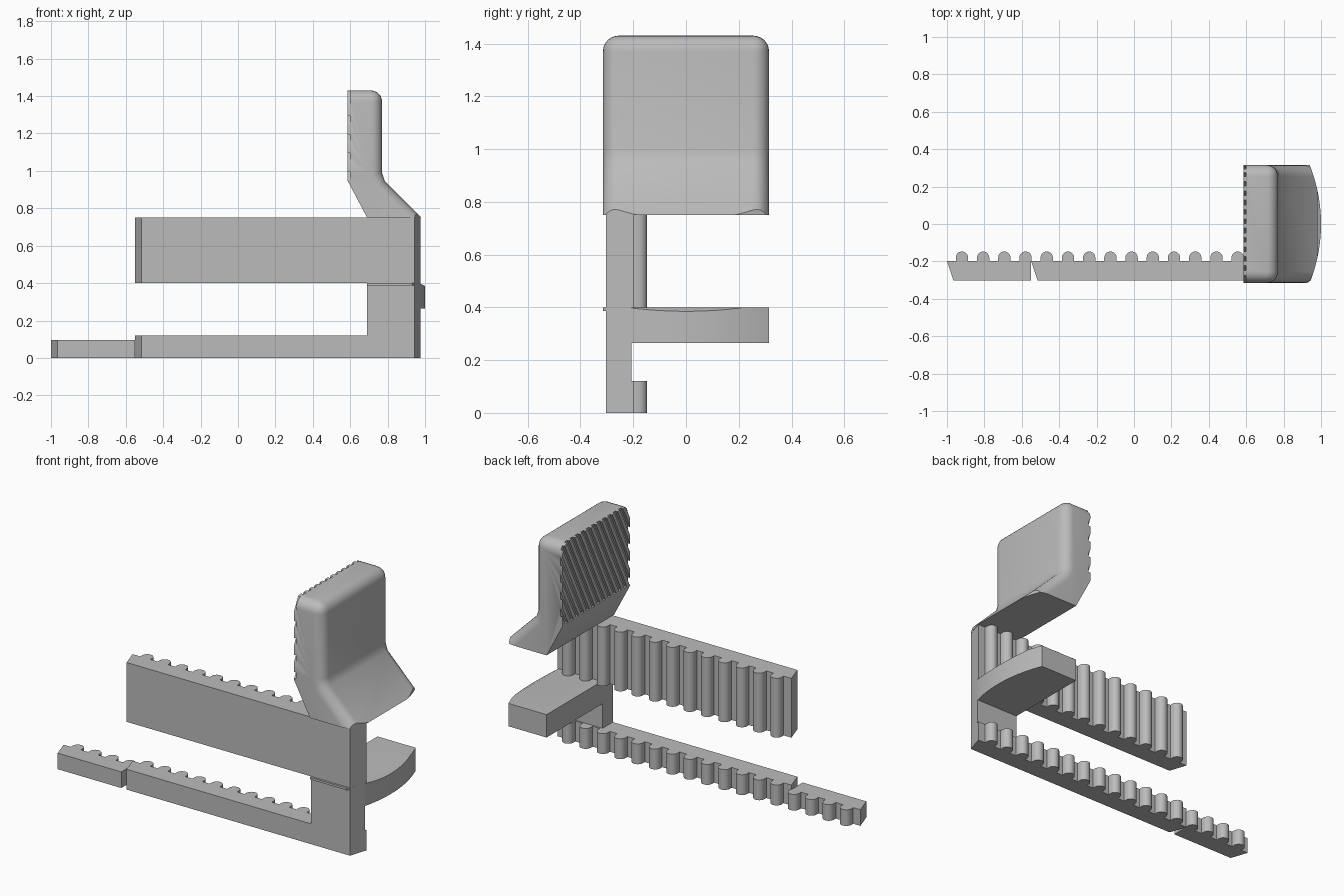
import bpy, bmesh, math
from mathutils import Matrix, Vector

if "Cube" in bpy.data.objects:
    bpy.data.objects.remove(bpy.data.objects["Cube"], do_unlink=True)

grey = bpy.data.materials.new("matte grey")
grey.use_nodes = True
grey.diffuse_color = (0.5, 0.5, 0.5, 1)
grey.node_tree.nodes["Principled BSDF"].inputs["Base Color"].default_value = (0.5, 0.5, 0.5, 1)

FRONT, BACK, HALF = -0.303, -0.198, 0.315


def prism(points, direction, lift):
    """Closed prism: a 3D outline pushed along a direction."""
    bm = bmesh.new()
    face = bm.faces.new([bm.verts.new(lift(p)) for p in points])
    new = bmesh.ops.extrude_face_region(bm, geom=[face])["geom"]
    bmesh.ops.translate(bm, vec=direction, verts=[v for v in new if isinstance(v, bmesh.types.BMVert)])
    bmesh.ops.recalc_face_normals(bm, faces=bm.faces)
    return bm


def upright(points, low, high):
    return prism(points, Vector((0, 0, high - low)), lambda p: (p[0], p[1], low))


def finish(name, bm):
    mesh = bpy.data.meshes.new(name)
    bm.to_mesh(mesh)
    bm.free()
    mesh.materials.append(grey)
    obj = bpy.data.objects.new(name, mesh)
    bpy.context.collection.objects.link(obj)
    return obj


def smooth(obj):
    bpy.ops.object.select_all(action='DESELECT')
    obj.select_set(True)
    bpy.context.view_layer.objects.active = obj
    bpy.ops.object.shade_smooth_by_angle(angle=math.radians(30))


def cut(obj, cutter, operation):
    cutter.hide_render = True
    mod = obj.modifiers.new("cut", 'BOOLEAN')
    mod.operation, mod.solver, mod.object = operation, 'EXACT', cutter
    bpy.context.view_layer.objects.active = obj
    bpy.ops.object.modifier_apply(modifier=mod.name)
    bpy.data.objects.remove(cutter, do_unlink=True)


# Shared bowed outline of the outer end
def bow(y, radius=0.85):
    return 1 - radius + math.sqrt(radius ** 2 - y ** 2)


def bowed_outline(inner, y0, y1, steps=24):
    ys = [y0 + (y1 - y0) * i / steps for i in range(steps + 1)]
    return [(inner, y0)] + [(bow(y), y) for y in ys] + [(inner, y1)]


# Toothed bar outline: slanted tip, rounded teeth along the back
def toothed(x0, x1, first, last, bowed):
    r = 0.033
    pts = [(x0 + 0.035, FRONT), (bow(FRONT) if bowed else x1, FRONT), (x1, BACK)]
    for i in range(last, first - 1, -1):
        cx = -0.92 + 0.1134 * i
        pts.append((cx + r, BACK))
        pts += [(cx + r * math.cos(a), BACK + 0.018 + r * math.sin(a))
                for a in (math.pi * k / 10 for k in range(11))]
        pts.append((cx - r, BACK))
    return pts + [(x0, BACK)]


long_bar = toothed(-0.55, bow(BACK), 4, 16, True)
smooth(finish("upper_bar", upright(long_bar, 0.4, 0.75)))
smooth(finish("lower_bar", upright(long_bar, 0, 0.12)))
smooth(finish("lower_bar_tip", upright(toothed(-1, -0.55, 0, 3, False), 0, 0.095)))

# Post joining the bars, with its thin front ledge
finish("post", upright([(0.69, FRONT), (bow(FRONT), FRONT), (bow(-0.207), -0.207), (0.69, -0.207)], 0.12, 0.4))
finish("post_ledge", upright([(0.69, -HALF), (0.93, -HALF), (0.94, FRONT), (0.69, FRONT)], 0.387, 0.4))

# Lower jaw with a shallow sloped outer rim
bm = upright(bowed_outline(0.69, -0.207, HALF), 0.265, 0.4)
bmesh.ops.bisect_plane(bm, geom=bm.verts[:] + bm.edges[:] + bm.faces[:], plane_co=(0.97, 0, 0.4),
                       plane_no=(1, 0, 2), clear_outer=True)
bmesh.ops.holes_fill(bm, edges=[e for e in bm.edges if e.is_boundary])
bmesh.ops.recalc_face_normals(bm, faces=bm.faces)
smooth(finish("lower_jaw", bm))

# Thumb pad: bent side profile with rounded outer edges
profile = [(0.69, 0.75), (0.585, 0.95), (0.585, 1.43), (0.77, 1.43), (0.77, 0.99), (0.785, 0.945), (0.98, 0.75)]
bm = prism(profile, Vector((0, 2 * HALF, 0)), lambda p: (p[0], -HALF, p[1]))
rounded = []
for e in bm.edges:
    m = (e.verts[0].co + e.verts[1].co) / 2
    if (m.z > 1.4 and m.x > 0.6) or (abs(m.y) > 0.3 and m.x > 0.7 and m.z > 0.76):
        rounded.append(e)
bmesh.ops.bevel(bm, geom=rounded, offset=0.06, segments=6, profile=0.5, affect='EDGES', clamp_overlap=False)
bmesh.ops.recalc_face_normals(bm, faces=bm.faces)
pad = finish("thumb_pad", bm)
cut(pad, finish("bow_cutter", upright(bowed_outline(0.4, -0.4, 0.4), 0.6, 1.6)), 'INTERSECT')

# Slanted grip grooves on the pad's inner face
bm = bmesh.new()
tilt = Matrix.Rotation(math.atan(-0.5), 4, 'X')
for i in range(-9, 10):
    place = Matrix.Translation((0.58, i * 0.05, 1.2)) @ tilt @ Matrix.Diagonal((0.04, 0.022, 0.59, 1))
    bmesh.ops.create_cube(bm, size=1, matrix=place)
# keep the grooves off the sloping underside
bmesh.ops.bisect_plane(bm, geom=bm.verts[:] + bm.edges[:] + bm.faces[:], plane_co=(0, 0, 0.955),
                       plane_no=(0, 0, -1), clear_outer=True)
bmesh.ops.holes_fill(bm, edges=[e for e in bm.edges if e.is_boundary])
bmesh.ops.recalc_face_normals(bm, faces=bm.faces)
cut(pad, finish("groove_cutter", bm), 'DIFFERENCE')
smooth(pad)
